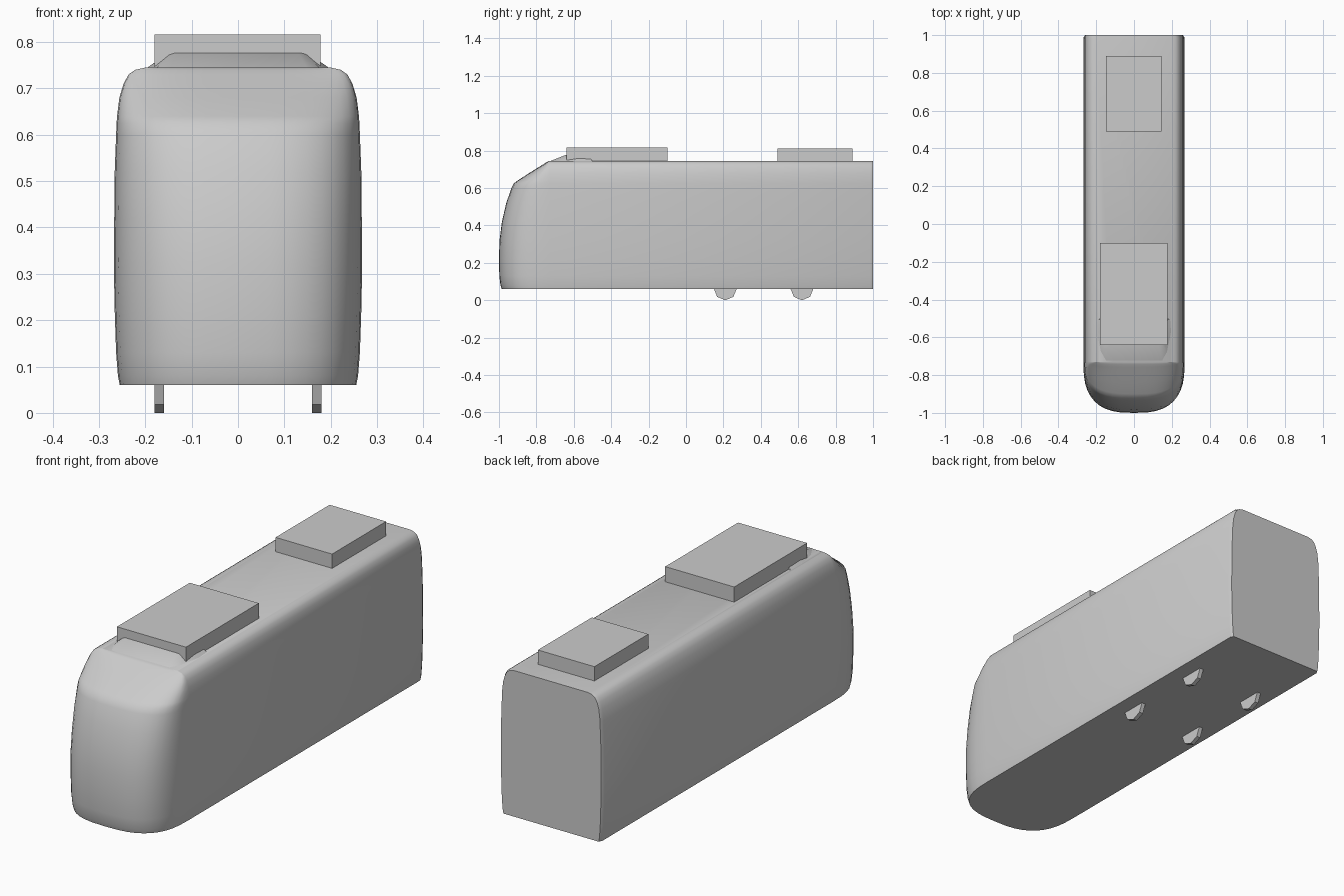
import bpy, bmesh, math

cube = bpy.data.objects.get("Cube")
if cube:
    bpy.data.objects.remove(cube, do_unlink=True)

grey = bpy.data.materials.new("plain grey")
grey.use_nodes = True
grey.diffuse_color = (0.6, 0.6, 0.6, 1)
grey.node_tree.nodes["Principled BSDF"].inputs["Base Color"].default_value = (0.6, 0.6, 0.6, 1)


def loft(name, rings, smooth=True):
    """Skin a stack of closed rings and cap both ends."""
    bm = bmesh.new()
    rows = [[bm.verts.new(p) for p in ring] for ring in rings]
    for a, b in zip(rows, rows[1:]):
        for i in range(len(a)):
            j = (i + 1) % len(a)
            bm.faces.new((a[i], a[j], b[j], b[i]))
    bm.faces.new(rows[0][::-1])
    bm.faces.new(rows[-1])
    bmesh.ops.recalc_face_normals(bm, faces=bm.faces)
    mesh = bpy.data.meshes.new(name)
    bm.to_mesh(mesh)
    bm.free()
    obj = bpy.data.objects.new(name, mesh)
    bpy.context.collection.objects.link(obj)
    mesh.materials.append(grey)
    if smooth:
        bpy.context.view_layer.objects.active = obj
        obj.select_set(True)
        bpy.ops.object.shade_smooth_by_angle(angle=math.radians(30))
        obj.select_set(False)
    return obj


def box(name, x0, x1, y0, y1, z0, z1):
    corners = [(x0, y0), (x1, y0), (x1, y1), (x0, y1)]
    return loft(name, [[(x, y, z) for x, y in corners] for z in (z0, z1)], False)


# Body: horizontal slices with a rounded nose and a square tail
NOSE_START = -0.73


def body_ring(z, half, front, steps=20):
    ring = [(-half + 0.008, 1, z), (-half, 0.985, z)]
    for i in range(steps + 1):
        a = math.pi * i / steps
        c, s = math.cos(a), math.sin(a)
        x = -half * math.copysign(abs(c) ** 0.72, c)
        y = NOSE_START + (front - NOSE_START) * max(s, 0) ** 0.72
        ring.append((x, y, z))
    return ring + [(half, 0.985, z), (half - 0.008, 1, z)]


# height, half width, front of nose
slices = [(0.06, 0.255, -0.985), (0.08, 0.259, -0.992), (0.13, 0.263, -0.998),
          (0.22, 0.266, -1.0), (0.32, 0.268, -0.997), (0.42, 0.267, -0.984),
          (0.52, 0.266, -0.961), (0.6, 0.263, -0.933), (0.625, 0.262, -0.92),
          (0.64, 0.261, -0.9), (0.68, 0.256, -0.838), (0.71, 0.247, -0.79),
          (0.73, 0.236, -0.758), (0.74, 0.222, -0.742), (0.745, 0.2, -0.731)]
loft("body", [body_ring(*s) for s in slices])

# Roof fairing in front of the forward roof unit
base = [(0.15, -0.73), (0.178, -0.68), (0.2, -0.57), (0.195, -0.5)]
top = [(0.13, -0.645), (0.145, -0.635), (0.15, -0.6), (0.15, -0.52)]


def mirrored(points, z):
    return [(x, y, z) for x, y in points] + [(-x, y, z) for x, y in reversed(points)]


loft("roof_fairing", [mirrored(base, 0.742), mirrored(top, 0.776)])

# Roof units
box("front_roof_unit", -0.18, 0.178, -0.64, -0.1, 0.742, 0.816)
box("rear_roof_unit", -0.148, 0.145, 0.49, 0.89, 0.742, 0.812)

# Wheels: thin octagonal discs, half hidden in the floor
for side, sx in (("left", 1), ("right", -1)):
    for label, y in (("front", 0.21), ("rear", 0.62)):
        rings = [[(sx * x, y + 0.061 * math.sin(k * math.pi / 4),
                   0.061 - 0.061 * math.cos(k * math.pi / 4)) for k in range(8)]
                 for x in (0.16, 0.18)]
        loft(f"{side}_{label}_wheel", rings, False)
